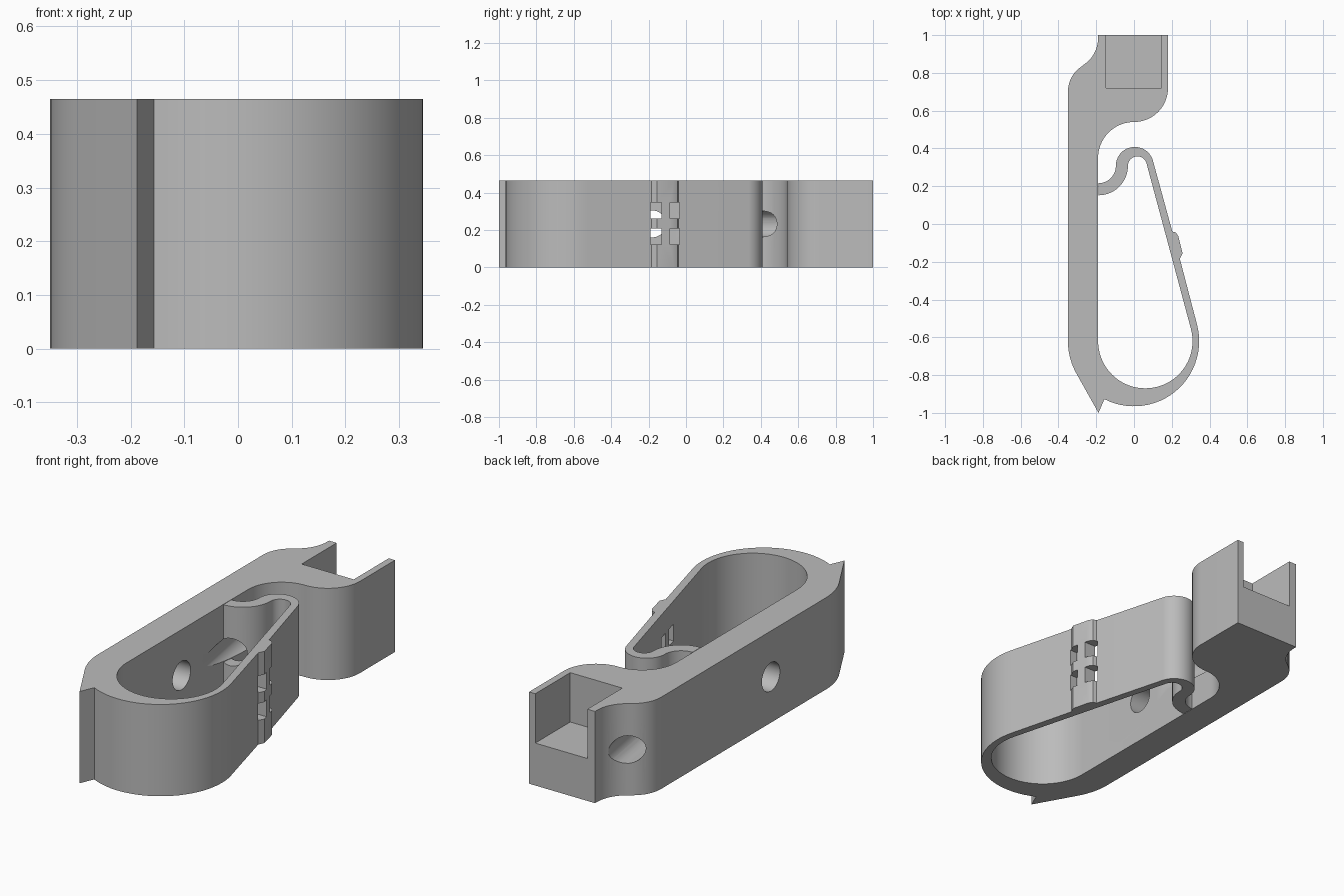
import bpy, bmesh, math
from mathutils import Matrix, Vector

if "Cube" in bpy.data.objects:
    bpy.data.objects.remove(bpy.data.objects["Cube"])

H = 0.465          # body height
MID = H / 2


def arc(cx, cy, r, a0, a1):
    n = max(6, int(abs(a1 - a0) / 5))
    return [(cx + r * math.cos(math.radians(a0 + (a1 - a0) * i / n)),
             cy + r * math.sin(math.radians(a0 + (a1 - a0) * i / n))) for i in range(n + 1)]


def new_object(name, bm):
    bmesh.ops.recalc_face_normals(bm, faces=bm.faces)
    me = bpy.data.meshes.new(name)
    bm.to_mesh(me)
    bm.free()
    ob = bpy.data.objects.new(name, me)
    bpy.context.collection.objects.link(ob)
    return ob


def box(name, lo, hi):
    bm = bmesh.new()
    bmesh.ops.create_cube(bm, size=1)
    for v in bm.verts:
        v.co = [lo[i] if v.co[i] < 0 else hi[i] for i in range(3)]
    return new_object(name, bm)


def prism(name, start, end, r, sides, spin=0):
    """Round or hexagonal bar between two points."""
    a, b = Vector(start), Vector(end)
    bm = bmesh.new()
    bmesh.ops.create_cone(bm, cap_ends=True, segments=sides, radius1=r, radius2=r,
                          depth=(b - a).length)
    rot = (b - a).to_track_quat('Z', 'Y').to_matrix().to_4x4()
    bm.transform(Matrix.Translation((a + b) / 2) @ rot @ Matrix.Rotation(math.radians(spin), 4, 'Z'))
    return new_object(name, bm)


# Body outline: pointed foot, springy loop with ridge, hooked end, spine, neck
outline = [(-0.188, -1.0)]
outline += arc(0, -0.62, 0.345, -117, 15)
outline += [(0.243, -0.185), (0.257, -0.155), (0.235, -0.065), (0.222, -0.045), (0.203, -0.04)]
outline += arc(0.004, 0.308, 0.10, 15, 180)
outline += arc(-0.188, 0.308, 0.092, 0, -90)
outline += arc(-0.188, 0.308, 0.156, -90, 0)
outline += arc(0.018, 0.308, 0.05, 180, 15)
outline += arc(0.06, -0.62, 0.25, 15, -180)
outline += arc(0, 0.35, 0.19, 180, 90)
outline += arc(0, 0.72, 0.18, -90, 0)[1:]
outline += [(0.18, 1.0), (-0.19, 1.0)]
outline += arc(-0.36, 0.985, 0.17, 0, -59)
outline += arc(-0.19, 0.70, 0.16, 121, 180)
outline += arc(0, -0.62, 0.35, 180, 210)

bm = bmesh.new()
face = bm.faces.new([bm.verts.new((x, y, 0)) for x, y in outline])
ext = bmesh.ops.extrude_face_region(bm, geom=[face])
for v in ext['geom']:
    if isinstance(v, bmesh.types.BMVert):
        v.co.z = H
body = new_object("clip_body", bm)

cutters = [
    # Open mounting pocket with screw hole and nut trap beneath
    box("pocket_cut", (-0.147, 0.72, 0.215), (0.145, 1.1, H + 0.1)),
    prism("screw_hole_cut", (0, 0.865, -0.1), (0, 0.865, 0.3), 0.072, 48),
    prism("nut_trap_cut", (0, 0.865, -0.1), (0, 0.865, 0.12), 0.147, 6),
    # Side screw hole and nut trap in the spine
    prism("side_hole_cut", (-0.5, -0.18, MID), (-0.15, -0.18, MID), 0.072, 48),
    prism("side_nut_cut", (-0.30, -0.18, MID), (-0.10, -0.18, MID), 0.147, 6),
    # Slanted cord tunnel from neck through hook
    prism("cord_tunnel_cut", (-0.307, 1.1, MID), (-0.122, 0.0, MID), 0.07, 48),
]
# Make sure each hexagon points the right way (back for the mount, up for the side)
for ob, c, axis in ((cutters[2], Vector((0, 0.865, 0)), 1), (cutters[4], Vector((0, -0.18, MID)), 2)):
    reach = max(v.co[axis] - c[axis] for v in ob.data.vertices)
    if reach < 0.14:
        ob.data.transform(Matrix.Translation(c) @ Matrix.Rotation(math.pi / 6, 4, 'Z' if axis == 1 else 'X')
                          @ Matrix.Translation(-c))
# Tie slots through the ridge
for z in (0.165, 0.305):
    for y0, y1 in ((-0.19, -0.13), (-0.085, -0.036)):
        cutters.append(box("slot_cut", (0.1, y0, z - 0.043), (0.35, y1, z + 0.043)))

bpy.context.view_layer.objects.active = body
body.select_set(True)
for c in cutters:
    c.hide_render = True
    m = body.modifiers.new("cut", 'BOOLEAN')
    m.operation = 'DIFFERENCE'
    m.solver = 'EXACT'
    m.object = c
    bpy.ops.object.modifier_apply(modifier=m.name)
for c in cutters:
    bpy.data.objects.remove(c, do_unlink=True)

# Plain grey plastic
grey = bpy.data.materials.new("grey_plastic")
grey.diffuse_color = (0.5, 0.5, 0.5, 1)
grey.use_nodes = True
grey.node_tree.nodes["Principled BSDF"].inputs["Base Color"].default_value = grey.diffuse_color
body.data.materials.clear()
body.data.materials.append(grey)
for p in body.data.polygons:
    p.material_index = 0
bpy.ops.object.shade_smooth_by_angle(angle=math.radians(25))
